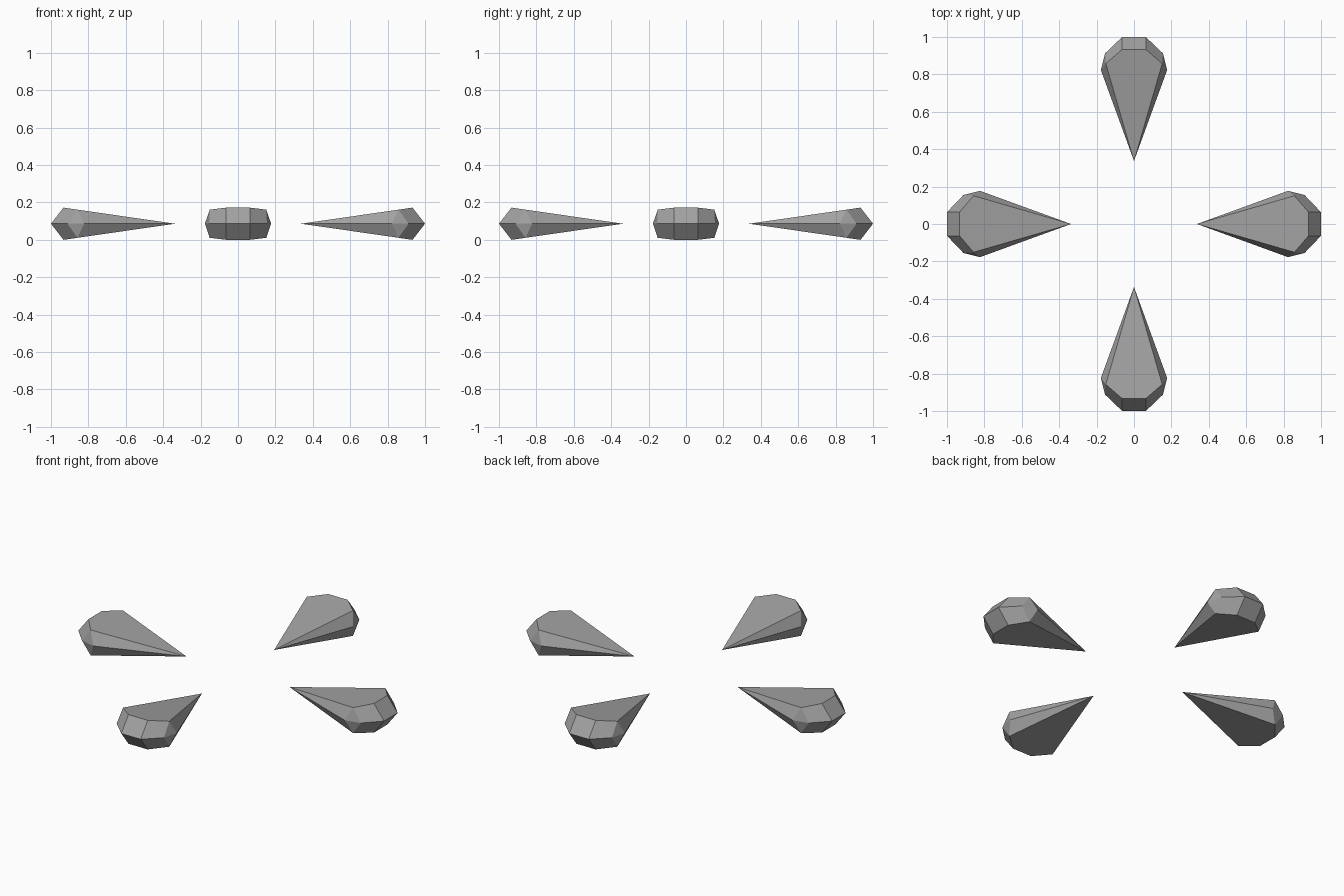
import bpy, bmesh, math
from mathutils import Matrix

if "Cube" in bpy.data.objects:
    bpy.data.objects.remove(bpy.data.objects["Cube"], do_unlink=True)

# One flat grey material
grey = bpy.data.materials.new("mid_grey")
grey.use_nodes = True
colour = (0.36, 0.36, 0.36, 1.0)
grey.diffuse_color = colour
bsdf = next(n for n in grey.node_tree.nodes if n.type == 'BSDF_PRINCIPLED')
bsdf.inputs["Base Color"].default_value = colour

MID = 0.086                                          # height of the girdle
TIP = (0, -0.337)                                    # point facing the centre
GIRDLE = [(0.177, -0.823), (0.155, -0.912), (0.063, -1.0)]
CROWN = [(0.151, -0.858), (0.063, -0.933)]


def both_sides(half):
    """Continue a right-hand outline onto the left side."""
    return half + [(-x, y) for x, y in reversed(half)]


def make_pointer(name, angle):
    """Faceted teardrop gem, pointed at the centre and blunt outside."""
    bm = bmesh.new()
    tip = bm.verts.new((*TIP, MID))
    g = [bm.verts.new((x, y, MID)) for x, y in both_sides(GIRDLE)]
    for side in (1, -1):
        # Flat table rises evenly from the tip to the outer end
        c = [bm.verts.new((x, y, MID + side * MID * (TIP[1] - y) / (TIP[1] - CROWN[-1][1])))
             for x, y in both_sides(CROWN)]
        bm.faces.new([tip] + c)
        # Long side facets and shoulder triangles
        bm.faces.new((tip, g[0], c[0]))
        bm.faces.new((tip, c[3], g[5]))
        bm.faces.new((g[0], g[1], c[0]))
        bm.faces.new((g[4], g[5], c[3]))
        # Blunt end bevels
        for i in range(3):
            bm.faces.new((g[i + 1], g[i + 2], c[i + 1], c[i]))
    bmesh.ops.recalc_face_normals(bm, faces=bm.faces)
    bm.transform(Matrix.Rotation(angle, 4, 'Z'))
    mesh = bpy.data.meshes.new(name)
    bm.to_mesh(mesh)
    bm.free()
    mesh.materials.append(grey)
    bpy.context.collection.objects.link(bpy.data.objects.new(name, mesh))


# Four pointers around the centre
for i, side in enumerate(("front", "left", "back", "right")):
    make_pointer(side + "_pointer", i * math.pi / 2)
